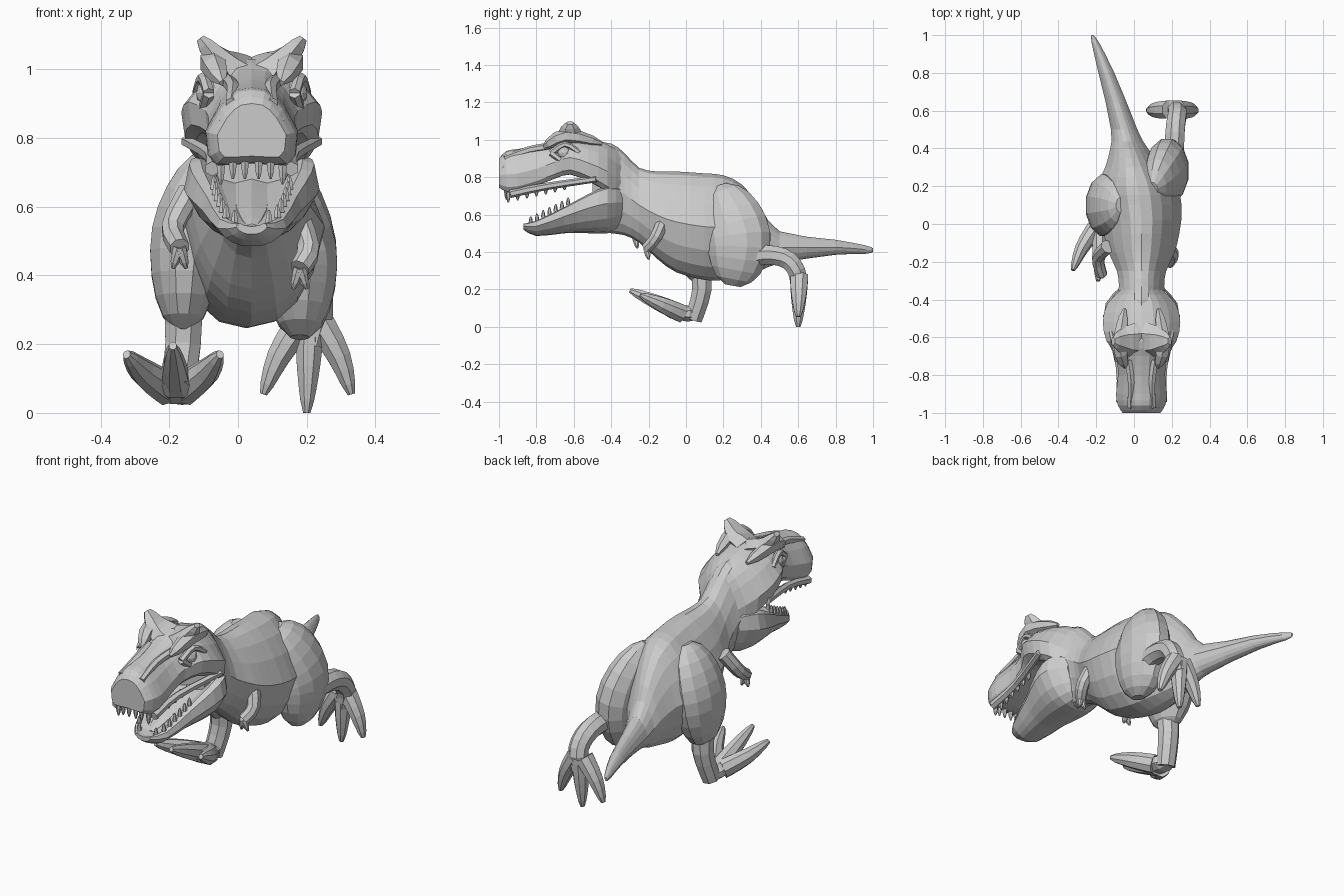
import bpy, bmesh, math
from mathutils import Vector

default_cube = bpy.data.objects.get("Cube")
if default_cube:
    bpy.data.objects.remove(default_cube, do_unlink=True)

skin = bpy.data.materials.new("grey_skin")
skin.use_nodes = True
grey = (.6, .6, .6, 1)
skin.diffuse_color = grey
skin.node_tree.nodes["Principled BSDF"].inputs["Base Color"].default_value = grey


def spine_x(y):
    """Sideways position of the spine: straight in front, tail swinging away."""
    return .04 - .26 * max(0, y) ** 1.5


HEAD_X = spine_x(-1)
SIDES = {"left": 1, "right": -1}


# Thickness rules along a limb, from start to end
def even(t):
    return 1 - .2 * t


def taper(t):
    return 1 - .75 * t * t


def bulge(t):
    return math.sqrt(max(.06, math.sin(math.pi * t)))


def smooth(points, steps):
    """Pass a smooth curve through a few points."""
    points = [Vector(point) for point in points]
    last = len(points) - 1
    curve = []
    for k in range(last):
        start, end = points[k], points[k + 1]
        leave = (end - points[max(k - 1, 0)]) / 2
        arrive = (points[min(k + 2, last)] - start) / 2
        for step in range(steps):
            t = step / steps
            rest = 1 - t
            curve.append(start + (end - start) * (t * t * (3 - 2 * t))
                         + leave * (t * rest * rest) - arrive * (t * t * rest))
    return curve + [points[last]]


def bridge(name, rings):
    """Join equal rings of points into one capped, flat-shaded skin."""
    bm = bmesh.new()
    loops = [[bm.verts.new(point) for point in ring] for ring in rings]
    count = len(loops[0])
    for first, second in zip(loops, loops[1:]):
        for i in range(count):
            j = (i + 1) % count
            bm.faces.new((first[i], first[j], second[j], second[i]))
    bm.faces.new(loops[0])
    bm.faces.new(loops[-1])
    bmesh.ops.recalc_face_normals(bm, faces=bm.faces)
    mesh = bpy.data.meshes.new(name)
    bm.to_mesh(mesh)
    bm.free()
    mesh.materials.append(skin)
    bpy.context.collection.objects.link(bpy.data.objects.new(name, mesh))


def hull(name, stations, square, above, below, dip=0, arch=0, sides=16):
    """Loft upright sections (y, bottom, top, half width) along the spine.
    above and below narrow the section towards its top and bottom."""
    rings = []
    for y, bottom, top, width in smooth(stations, 2):
        middle, half = (top + bottom) / 2, (top - bottom) / 2
        ring = []
        for i in range(sides):
            angle = math.tau * i / sides
            c, s = math.cos(angle), math.sin(angle)
            across = math.copysign(abs(c) ** square, c)
            up = math.copysign(abs(s) ** square, s)
            across *= 1 - (above if up > 0 else below) * abs(up)
            hollow = arch * max(0, -s) ** 4 - dip * max(0, s) ** 4
            ring.append((spine_x(y) + width * across, y,
                         middle + half * (up + hollow)))
        rings.append(ring)
    bridge(name, rings)


def limb(name, points, thick, shape=even, depth=1, sides=8, steps=3):
    """Sweep a ring along a smooth path, its thickness following a rule."""
    path = smooth(points, steps)
    last = len(path) - 1
    rings = []
    for k, centre in enumerate(path):
        tangent = path[min(k + 1, last)] - path[max(k - 1, 0)]
        tangent.normalize()
        across = (Vector((1, 0, 0)) - tangent * tangent.x).normalized()
        deep = tangent.cross(across) * depth
        radius = thick * shape(k / last)
        angles = [math.tau * (i + .5) / sides for i in range(sides)]
        rings.append([centre + radius * (across * math.cos(a) + deep * math.sin(a))
                      for a in angles])
    bridge(name, rings)


def head_pair(name, points, thick, shape=even, depth=1):
    """Mirror a limb to both sides of the head."""
    for label, side in SIDES.items():
        mirrored = [(HEAD_X + side * x, y, z) for x, y, z in points]
        limb(label + "_" + name, mirrored, thick, shape, depth, sides=6)


def toes(label, root, tip, spread):
    """Fan three toes out from one root, the outer two shorter."""
    root, tip = Vector(root), Vector(tip)
    for name, side in (("right", -1), ("middle", 0), ("left", 1)):
        fan = Vector((spread * side, 0, 0))
        end = (tip + fan).lerp(root, .2 * abs(side))
        start = root + fan * .15
        bend = start.lerp(end, .5) + fan * .08
        limb(label + "_foot_" + name + "_toe", [start, bend, end],
             thick=.045, shape=taper, depth=1.15)


# Neck, torso and tail
hull("torso_and_tail", [
    (-.5, .53, .99, .12), (-.4, .5, .98, .13), (-.33, .49, .93, .12),
    (-.25, .45, .85, .13), (-.15, .36, .83, .175), (-.05, .29, .83, .2),
    (.1, .25, .82, .22), (.2, .25, .81, .21), (.3, .27, .76, .15),
    (.4, .3, .64, .1), (.5, .34, .51, .07), (.8, .385, .465, .042),
    (.96, .39, .435, .02), (1, .4, .42, .006)],
    square=.85, above=.4, below=.2)

# Skull with upper jaw, then the lower jaw as a trough with a tongue
hull("skull", [
    (-.34, .6, .93, .1), (-.42, .68, .98, .18), (-.52, .74, 1.01, .205),
    (-.62, .78, 1.03, .185), (-.7, .76, 1, .135), (-.8, .72, .97, .125),
    (-.9, .69, .95, .135), (-.96, .69, .94, .125), (-1, .72, .9, .1)],
    square=.65, above=.45, below=0, arch=.3)
hull("lower_jaw", [
    (-.34, .53, .8, .12), (-.42, .5, .82, .19), (-.52, .5, .77, .19),
    (-.65, .5, .68, .145), (-.8, .485, .59, .1), (-.87, .52, .56, .045)],
    square=.7, above=.05, below=.35, dip=.9)
hull("tongue", [(-.45, .6, .7, .08), (-.7, .54, .6, .06), (-.8, .52, .55, .02)],
     square=1, above=0, below=0, sides=8)

# Brows, horned ridges, snout ridges, nostrils and lips
head_pair("brow", [(.085, -.76, .96), (.115, -.64, 1.02), (.09, -.45, .98)],
          thick=.04, shape=bulge)
head_pair("horn", [(.02, -.61, .98), (.09, -.62, 1.02), (.15, -.62, 1.09)],
          thick=.055, shape=taper, depth=1.7)
head_pair("snout_ridge", [(.07, -.72, .965), (.055, -.84, .945), (.06, -.97, .9)],
          thick=.022)
head_pair("nostril_rim", [(.03, -.96, .91), (.04, -.985, .87), (.09, -.97, .85)],
          thick=.014)
head_pair("lip", [(.115, -.94, .71), (.12, -.75, .75), (.19, -.48, .79)],
          thick=.022)

# Eyelids as two arcs around each eye
for name, height in (("upper_eyelid", .045), ("lower_eyelid", -.045)):
    arc = [(.125 + .035 * t, -.72 + .15 * t, .93 + height * math.sin(math.pi * t))
           for t in (0, .5, 1)]
    head_pair(name, arc, thick=.018)

# Eyes
for label, side in SIDES.items():
    bpy.ops.mesh.primitive_ico_sphere_add(
        subdivisions=2, radius=.038, location=(HEAD_X + side * .125, -.65, .93))
    eye = bpy.context.object
    eye.name = label + "_eye"
    eye.data.materials.append(skin)

# Teeth along both jaws
ROW = 7
for n in range(ROW):
    t = n / (ROW - 1)
    x, y, z = .09 + .03 * t, -.95 + .3 * t, .72 + .05 * t
    head_pair("upper_tooth", [(x, y, z), (x, y, z - .055 + .015 * t)], .014, taper)
    x, y, z = .05 + .06 * math.sqrt(t), -.83 + .2 * t, .55 + .1 * t
    head_pair("lower_tooth", [(x, y, z), (x, y, z + .04)], .012, taper)
for x in (.02, .055):
    head_pair("front_tooth", [(x, -.96, .74), (x, -.96, .68)], .014, taper)

# Trailing left leg, pushed out behind with the toes hanging
limb("left_thigh", [(.1, .18, .75), (.175, .28, .48), (.18, .25, .22)],
     thick=.115, shape=bulge, depth=1.55, sides=12, steps=5)
limb("left_shin", [(.19, .24, .31), (.21, .38, .38), (.22, .52, .37),
                   (.23, .59, .3), (.21, .605, .2)], thick=.06)
toes("left", root=(.21, .605, .27), tip=(.2, .6, 0), spread=.16)

# Leading right leg, planted on its heel with the toes raised
limb("right_thigh", [(-.07, .1, .76), (-.145, .1, .52), (-.16, .07, .24)],
     thick=.11, shape=bulge, depth=1.55, sides=12, steps=5)
limb("right_shin", [(-.16, .07, .36), (-.16, .085, .2), (-.18, .04, .04)],
     thick=.062)
limb("right_sole", [(-.18, .09, .055), (-.18, -.15, .1)],
     thick=.065, shape=bulge, depth=.75)
toes("right", root=(-.18, -.02, .07), tip=(-.19, -.3, .195), spread=.17)

# Small arms, each ending in two claws
arms = {"left": [(.16, -.11, .6), (.205, -.16, .48), (.18, -.21, .42)],
        "right": [(-.14, -.12, .64), (-.19, -.18, .54), (-.17, -.27, .48)]}
for label, path in arms.items():
    limb(label + "_arm", path, thick=.038)
    hand = Vector(path[-1])
    for name, side in SIDES.items():
        finger = hand + Vector((.02 * side, .01, -.06))
        limb(label + "_hand_" + name + "_claw", [hand, finger], .02, taper)
